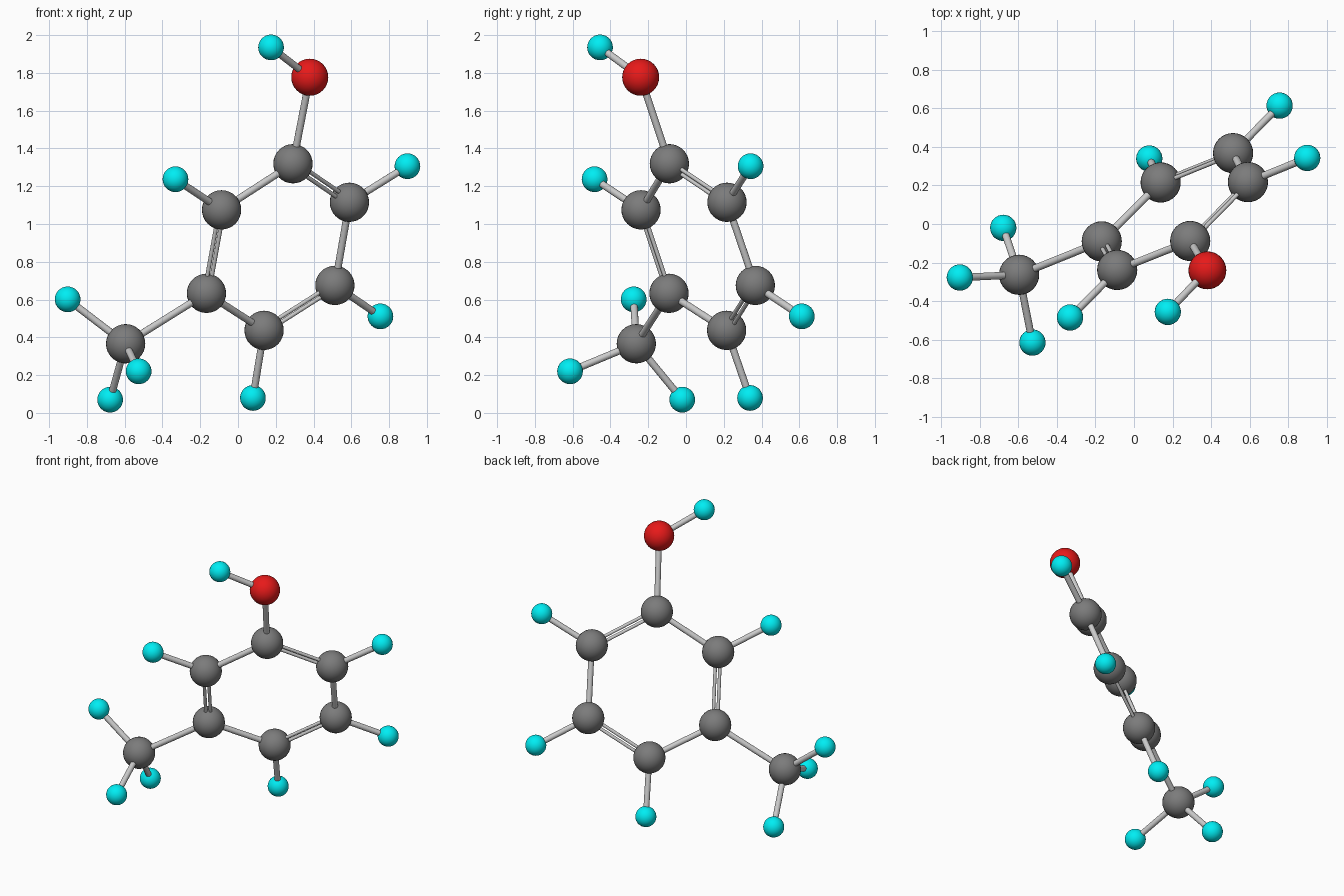
import bpy
from mathutils import Vector

if "Cube" in bpy.data.objects:
    bpy.data.objects.remove(bpy.data.objects["Cube"])


def material(name, rgb):
    m = bpy.data.materials.new(name)
    m.diffuse_color = (*rgb, 1)
    m.use_nodes = True
    m.node_tree.nodes["Principled BSDF"].inputs["Base Color"].default_value = m.diffuse_color
    return m


RED = material("oxygen_red", (0.8, 0.01, 0.01))
CYAN = material("hydrogen_cyan", (0.0, 0.85, 0.9))
DARK = material("carbon_grey", (0.2, 0.2, 0.2))

# Atom kinds: radius, material
KINDS = {"carbon": (0.104, DARK), "oxygen": (0.098, RED), "hydrogen": (0.068, CYAN)}

# Ring carbons, in order round the ring
ring = [Vector(p) for p in (
    (0.291, -0.088, 1.319), (-0.087, -0.238, 1.075), (-0.167, -0.09, 0.633),
    (0.138, 0.215, 0.437), (0.513, 0.367, 0.675), (0.59, 0.217, 1.115))]
centre = sum(ring, Vector()) / 6
normal = (ring[0] - centre).cross(ring[1] - centre).normalized()

oxygen = Vector((0.38, -0.24, 1.777))
oxygen_h = Vector((0.175, -0.455, 1.935))
methyl = Vector((-0.595, -0.263, 0.366))
ring_h = {1: (-0.331, -0.484, 1.237), 3: (0.079, 0.339, 0.079),
          4: (0.754, 0.613, 0.511), 5: (0.897, 0.342, 1.306)}
methyl_h = [(-0.902, -0.277, 0.601), (-0.526, -0.614, 0.22), (-0.677, -0.02, 0.07)]


def atom(name, kind, pos):
    radius, mat = KINDS[kind]
    bpy.ops.mesh.primitive_uv_sphere_add(segments=32, ring_count=16, radius=radius, location=pos)
    ob = bpy.context.object
    ob.name = name
    ob.data.materials.append(mat)
    bpy.ops.object.shade_smooth()


def rod(name, a, b, radius=0.019):
    a, b = Vector(a), Vector(b)
    d = b - a
    bpy.ops.mesh.primitive_cylinder_add(vertices=20, radius=radius, depth=d.length, location=(a + b) / 2)
    ob = bpy.context.object
    ob.name = name
    ob.rotation_euler = d.to_track_quat('Z', 'Y').to_euler()
    bpy.ops.object.shade_smooth_by_angle()


# Aromatic ring: alternating single and double bonds
for i, p in enumerate(ring):
    atom(f"ring_carbon_{i + 1}", "carbon", p)
    q = ring[(i + 1) % 6]
    if i % 2:
        side = (q - p).cross(normal).normalized() * 0.015
        for s, label in ((1, "outer"), (-1, "inner")):
            rod(f"double_bond_{i + 1}_{label}", p + side * s, q + side * s, 0.011)
    else:
        rod(f"single_bond_{i + 1}", p, q)

# Hydrogens on the ring
for i, p in ring_h.items():
    atom(f"ring_hydrogen_{i + 1}", "hydrogen", p)
    rod(f"ring_hydrogen_bond_{i + 1}", ring[i], p)

# Hydroxyl group
atom("hydroxyl_oxygen", "oxygen", oxygen)
atom("hydroxyl_hydrogen", "hydrogen", oxygen_h)
rod("carbon_oxygen_bond", ring[0], oxygen)
rod("oxygen_hydrogen_bond", oxygen, oxygen_h)

# Methyl group
atom("methyl_carbon", "carbon", methyl)
rod("methyl_bond", ring[2], methyl)
for i, p in enumerate(methyl_h):
    atom(f"methyl_hydrogen_{i + 1}", "hydrogen", p)
    rod(f"methyl_hydrogen_bond_{i + 1}", methyl, p)
